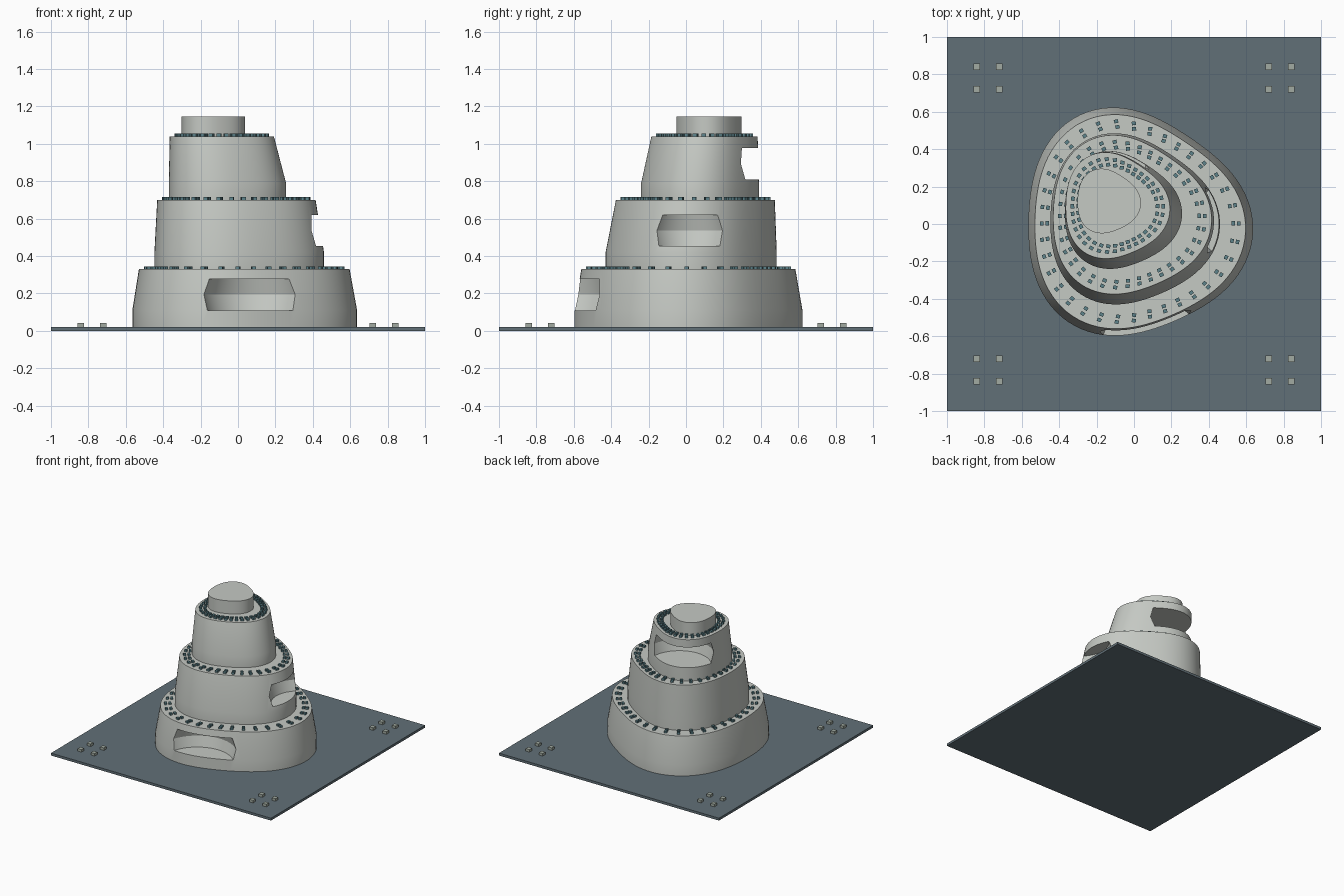
import bpy, bmesh, math
from mathutils import Matrix, Vector

if "Cube" in bpy.data.objects:
    bpy.data.objects.remove(bpy.data.objects["Cube"])


def material(name, rgb):
    m = bpy.data.materials.new(name)
    m.diffuse_color = (*rgb, 1)
    m.use_nodes = True
    m.node_tree.nodes["Principled BSDF"].inputs["Base Color"].default_value = m.diffuse_color
    return m


STONE = material("pale grey", (0.56, 0.585, 0.55))
SLATE = material("slate blue", (0.12, 0.16, 0.185))
TEAL = material("muted teal", (0.11, 0.23, 0.26))
SAGE = material("sage grey", (0.36, 0.41, 0.36))


def finish(bm, name, mat, smooth=False):
    bmesh.ops.recalc_face_normals(bm, faces=bm.faces)
    me = bpy.data.meshes.new(name)
    bm.to_mesh(me)
    bm.free()
    me.materials.append(mat)
    ob = bpy.data.objects.new(name, me)
    bpy.context.collection.objects.link(ob)
    bpy.ops.object.select_all(action='DESELECT')
    ob.select_set(True)
    bpy.context.view_layer.objects.active = ob
    if smooth:
        bpy.ops.object.shade_smooth_by_angle(angle=math.radians(30))
    return ob


def outline(box, n):
    """Soft three-lobed outline fitted to the box (x0, x1, y0, y1)."""
    def point(t):
        r = 1 + 0.067 * math.cos(3 * t + math.radians(12))
        r += 0.018 * math.cos(2 * (t - math.radians(150)))
        return r * math.cos(t), r * math.sin(t)
    fine = [point(math.tau * i / 360) for i in range(360)]
    xs, ys = [p[0] for p in fine], [p[1] for p in fine]
    x0, x1, y0, y1 = box
    sx = (x1 - x0) / (max(xs) - min(xs))
    sy = (y1 - y0) / (max(ys) - min(ys))
    pts = [point(math.tau * i / n) for i in range(n)]
    return [(x0 + (x - min(xs)) * sx, y0 + (y - min(ys)) * sy) for x, y in pts]


def loft(levels):
    """Closed solid through stacked (points, z) rings."""
    bm = bmesh.new()
    rings = [[bm.verts.new((x, y, z)) for x, y in pts] for pts, z in levels]
    n = len(rings[0])
    for a, b in zip(rings, rings[1:]):
        for i in range(n):
            j = (i + 1) % n
            bm.faces.new((a[i], a[j], b[j], b[i]))
    bm.faces.new(rings[0][::-1])
    bm.faces.new(rings[-1])
    return bm


def add_box(bm, loc, size, angle=0):
    bmesh.ops.create_cube(bm, size=1, matrix=Matrix.Translation(loc)
                          @ Matrix.Rotation(angle, 4, 'Z')
                          @ Matrix.Diagonal((*size, 1)))


def circle(c, r, n=64):
    return [(c[0] + r * math.cos(math.tau * i / n),
             c[1] + r * math.sin(math.tau * i / n)) for i in range(n)]


def cut_niche(ob, a, b, out, z0, z1):
    """Round niche whose opening runs from a to b; its axis sits 'out' past the wall."""
    a, b = Vector(a), Vector(b)
    d = b - a
    normal = Vector((d.y, -d.x)).normalized()
    c = (a + b) / 2 + normal * out
    r = math.hypot(d.length / 2, out)
    bm = loft([(circle(c, r - 0.005), z0), (circle(c, r + 0.018), (z0 + z1) / 2),
               (circle(c, r - 0.005), z1)])
    cutter = finish(bm, "niche_cutter", STONE, True)
    cutter.hide_render = True
    mod = ob.modifiers.new("niche", 'BOOLEAN')
    mod.operation, mod.solver, mod.object = 'DIFFERENCE', 'EXACT', cutter
    bpy.context.view_layer.objects.active = ob
    bpy.ops.object.modifier_apply(modifier="niche")
    bpy.data.objects.remove(cutter)
    ob.select_set(True)
    bpy.ops.object.shade_smooth_by_angle(angle=math.radians(30))


# Ground plate
bm = bmesh.new()
add_box(bm, (0, 0, 0.01), (2, 2, 0.02))
finish(bm, "ground_plate", SLATE)

# Groups of four small blocks at each corner
bm = bmesh.new()
for x in (-0.84, -0.72, 0.72, 0.84):
    for y in (-0.84, -0.72, 0.72, 0.84):
        add_box(bm, (x, y, 0.03), (0.034, 0.034, 0.022))
finish(bm, "corner_blocks", SAGE)

# Tiers: name, bottom z, top z, bottom box, top box, niche (left, right, out, z0, z1)
tiers = [
    ("lower_tier", 0.02, 0.33, (-0.565, 0.637, -0.597, 0.623), (-0.53, 0.597, -0.56, 0.585),
     ((-0.165, -0.58), (0.285, -0.467), 0.15, 0.11, 0.277)),
    ("middle_tier", 0.33, 0.70, (-0.447, 0.46, -0.43, 0.485), (-0.432, 0.415, -0.375, 0.475),
     ((0.42, -0.153), (0.415, 0.2), 0.12, 0.453, 0.62)),
    ("upper_tier", 0.70, 1.04, (-0.37, 0.257, -0.24, 0.39), (-0.365, 0.192, -0.185, 0.383),
     ((0.067, 0.31), (-0.345, 0.165), 0.10, 0.81, 0.977)),
]
for name, z0, z1, low, high, niche in tiers:
    bm = loft([(outline(low, 96), z0), (outline(low, 96), z0 + 0.09),
               (outline(high, 96), z1)])
    cut_niche(finish(bm, name, STONE, True), *niche)

    # Two rows of pegs around the terrace edge
    bm = bmesh.new()
    x0, x1, y0, y1 = high
    cx, cy = (x0 + x1) / 2, (y0 + y1) / 2
    for inset in (0.036, 0.066):
        for x, y in outline((x0 + inset, x1 - inset, y0 + inset, y1 - inset), 36):
            add_box(bm, (x, y, z1 + 0.006), (0.019, 0.022, 0.018),
                    math.atan2(y - cy, x - cx))
    finish(bm, name + "_pegs", TEAL)

# Cap on the summit
cap = outline((-0.302, 0.037, -0.05, 0.296), 96)
finish(loft([(cap, 1.04), (cap, 1.146)]), "summit_cap", STONE, True)
